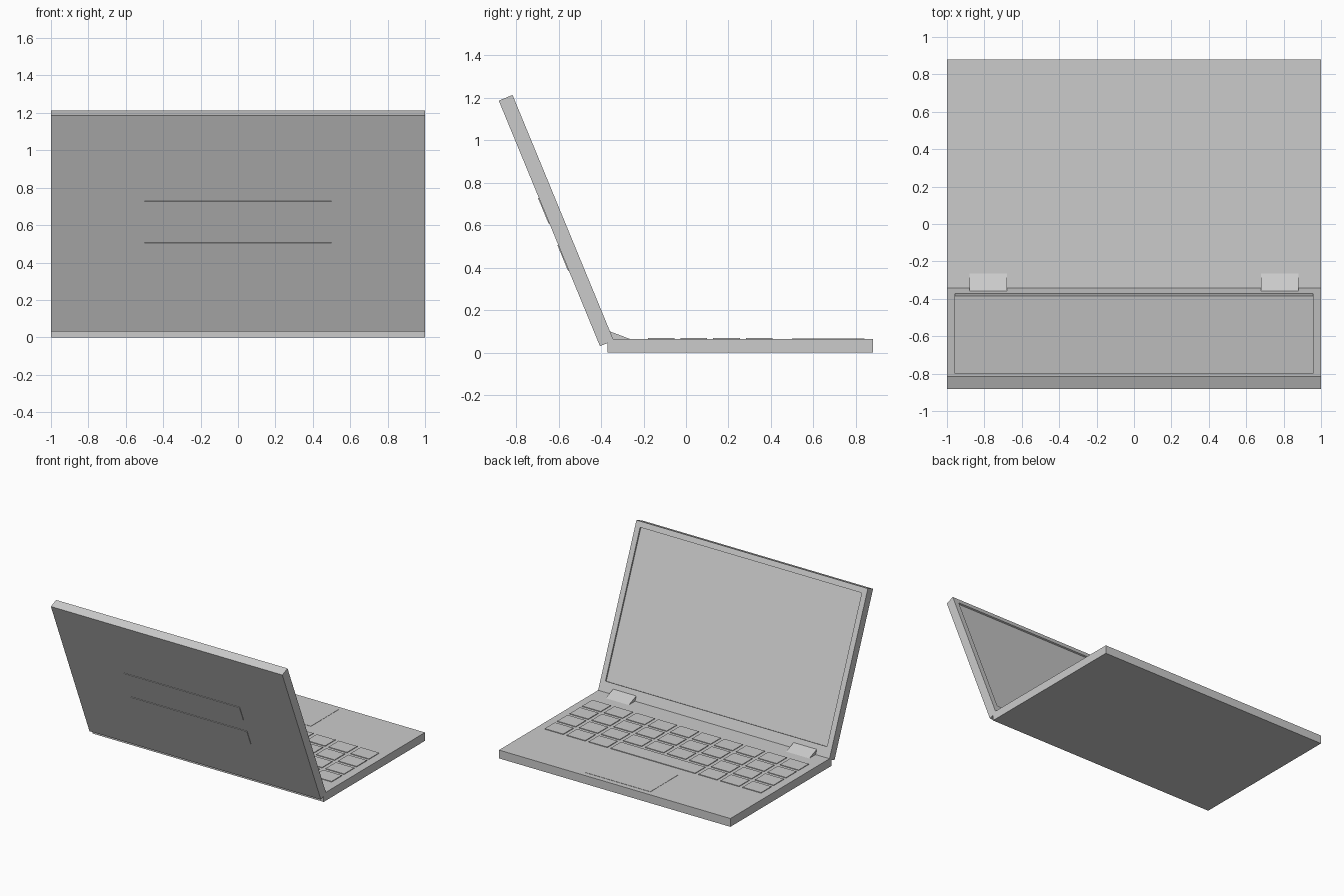
import bpy, bmesh, math
from mathutils import Matrix, Vector

if "Cube" in bpy.data.objects:
    bpy.data.objects.remove(bpy.data.objects["Cube"])

TILT = math.radians(22.4)
L, T = 1.25, 0.07          # panel depth and lid thickness
BASE_TOP = 0.065


def finish(bm, name, matrix=None):
    bmesh.ops.recalc_face_normals(bm, faces=bm.faces)
    if matrix:
        bm.transform(matrix)
    me = bpy.data.meshes.new(name)
    bm.to_mesh(me)
    bm.free()
    ob = bpy.data.objects.new(name, me)
    bpy.context.collection.objects.link(ob)
    return ob


def add_box(bm, lo, hi):
    lo, hi = Vector(lo), Vector(hi)
    m = Matrix.Translation((lo + hi) / 2) @ Matrix.Diagonal((*(hi - lo), 1))
    return bmesh.ops.create_cube(bm, size=1, matrix=m)


def box(name, lo, hi, matrix=None):
    bm = bmesh.new()
    add_box(bm, lo, hi)
    return finish(bm, name, matrix)


# Base slab
box("base", (-1, -0.37, 0), (1, 0.88, BASE_TOP))

# Lid frame: local z runs up the lid, local y runs through its thickness
lid_frame = Matrix.Translation((0, -0.405, 0.031)) @ Matrix.Rotation(TILT, 4, 'X')

# Lid with a recessed display on the inner face
bm = bmesh.new()
add_box(bm, (-1, 0, 0), (1, T, L))
inner = max(bm.faces, key=lambda f: f.calc_center_median().y)
bmesh.ops.inset_region(bm, faces=[inner], thickness=0.06)
for v in inner.verts:
    if v.co.z < L / 2:
        v.co.z = 0.085
display = bmesh.ops.extrude_discrete_faces(bm, faces=[inner])["faces"][0]
for v in display.verts:
    v.co.y -= 0.012
finish(bm, "lid", lid_frame)

# Two thin plates on the outside of the lid
for i, top in enumerate((0.755, 0.515)):
    box(f"lid_plate_{i + 1}", (-0.5, -0.004, top - 0.13), (0.5, 0.01, top), lid_frame)

# Sloping hinge covers
hinge_profile = [(-0.362, 0.102), (-0.262, 0.064), (-0.275, 0.03), (-0.375, 0.05)]
for side, name in ((-1, "hinge_right"), (1, "hinge_left")):
    bm = bmesh.new()
    face = bm.faces.new([bm.verts.new((side * 0.78 - 0.1, y, z)) for y, z in hinge_profile])
    ext = bmesh.ops.extrude_face_region(bm, geom=[face])["geom"]
    bmesh.ops.translate(bm, vec=(0.2, 0, 0),
                        verts=[g for g in ext if isinstance(g, bmesh.types.BMVert)])
    finish(bm, name)

# Low keys in four rows, the front row with a space bar
bm = bmesh.new()
pitch, gap = 0.19, 0.03
for row in range(4):
    y0 = -0.18 + row * 0.154
    spans = [(c, c + 1) for c in range(10)]
    if row == 3:
        spans = [(0, 1), (1, 2), (2, 3), (3, 7), (7, 8), (8, 9), (9, 10)]
    for a, b in spans:
        add_box(bm, (-0.95 + a * pitch + gap / 2, y0, BASE_TOP - 0.01),
                (-0.95 + b * pitch - gap / 2, y0 + 0.126, BASE_TOP + 0.005))
finish(bm, "keyboard_keys")

# Trackpad
box("trackpad", (-0.28, 0.5, BASE_TOP - 0.01), (0.28, 0.84, BASE_TOP + 0.002))
